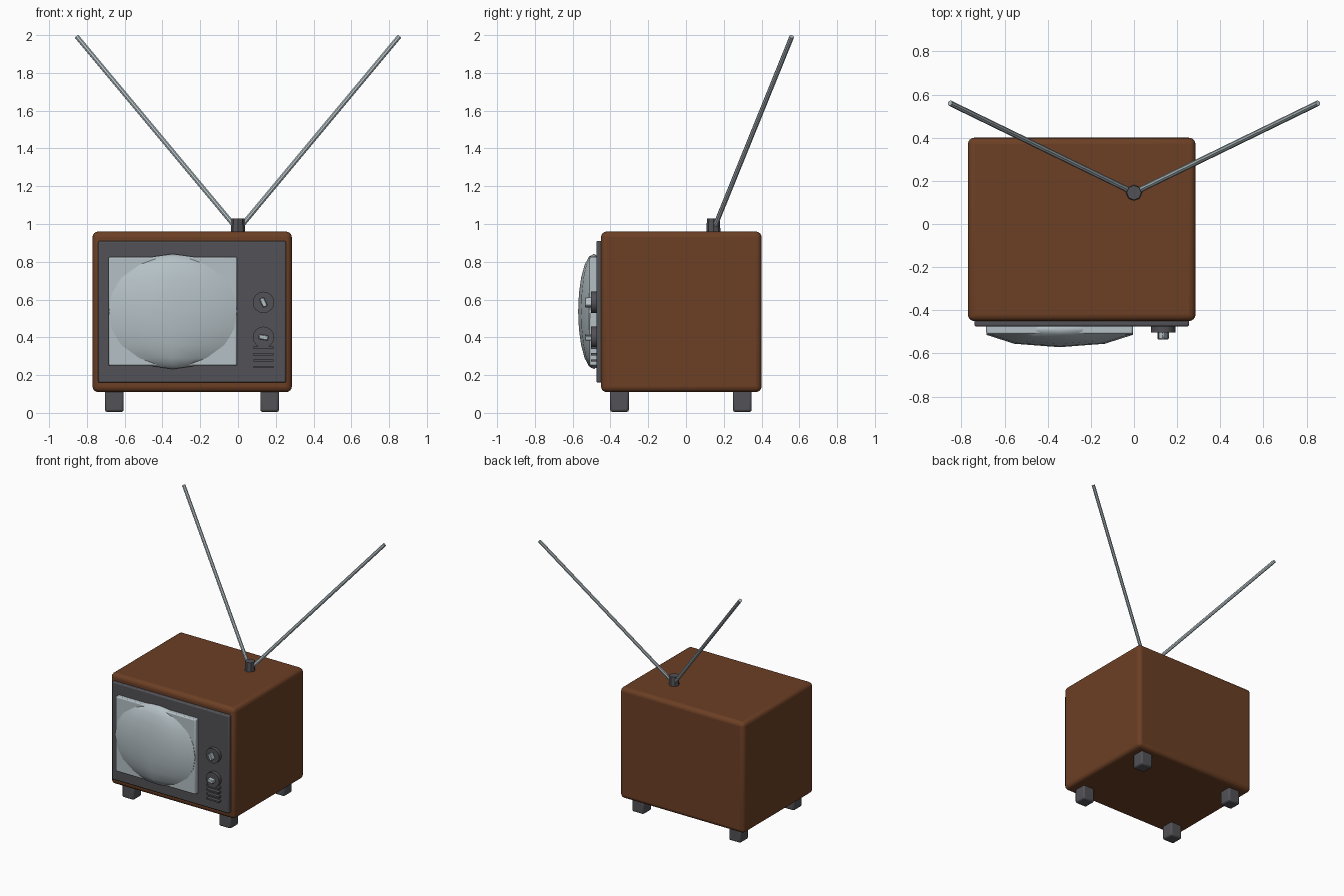
import bpy
import math
from mathutils import Vector

default = bpy.data.objects.get("Cube")
if default:
    bpy.data.objects.remove(default, do_unlink=True)


def material(name, rgb, rough=0.6):
    m = bpy.data.materials.new(name)
    m.use_nodes = True
    col = (*rgb, 1.0)
    m.diffuse_color = col
    node = m.node_tree.nodes["Principled BSDF"]
    node.inputs["Base Color"].default_value = col
    node.inputs["Roughness"].default_value = rough
    return m


WOOD = material("brown wood", (0.15, 0.05, 0.018))
DARK = material("charcoal plastic", (0.085, 0.082, 0.092))
SILVER = material("pale silver", (0.46, 0.53, 0.56))


def finish(name, mat, bevel=0.0, segments=3):
    ob = bpy.context.object
    ob.name = name
    ob.data.materials.append(mat)
    if bevel:
        mod = ob.modifiers.new("rounded edges", "BEVEL")
        mod.width = bevel
        mod.segments = segments
    bpy.ops.object.shade_smooth_by_angle(angle=math.radians(40))
    return ob


def box(name, mat, lo, hi, bevel=0.0, segments=3):
    lo, hi = Vector(lo), Vector(hi)
    bpy.ops.mesh.primitive_cube_add(size=1, location=(lo + hi) / 2)
    bpy.context.object.scale = hi - lo
    bpy.ops.object.transform_apply(location=False, rotation=False)
    return finish(name, mat, bevel, segments)


def rod(name, mat, start, end, r1, r2, sides):
    start, end = Vector(start), Vector(end)
    axis = end - start
    bpy.ops.mesh.primitive_cone_add(vertices=sides, radius1=r1, radius2=r2,
                                    depth=axis.length, location=(start + end) / 2)
    bpy.context.object.rotation_euler = axis.to_track_quat("Z", "Y").to_euler()
    return finish(name, mat)


# Cabinet, front panel and screen surround
box("cabinet", WOOD, (-0.77, -0.45, 0.11), (0.285, 0.40, 0.96), 0.03, 4)
box("front_panel", DARK, (-0.74, -0.475, 0.16), (0.255, -0.43, 0.91), 0.008, 2)
box("screen_surround", SILVER, (-0.685, -0.51, 0.25), (-0.005, -0.46, 0.825), 0.008, 2)

# Bulging screen
bpy.ops.mesh.primitive_uv_sphere_add(segments=10, ring_count=10, radius=1,
                                     location=(-0.345, -0.488, 0.537))
bpy.context.object.scale = (0.357, 0.083, 0.305)
bpy.ops.object.transform_apply(location=False, rotation=False)
screen = finish("screen", SILVER)
screen.data.shade_smooth()

# Channel knobs with grip bars
for label, z, turn in (("upper", 0.585, 65), ("lower", 0.4, 10)):
    rod(label + "_knob", DARK, (0.135, -0.46, z), (0.135, -0.503, z), 0.057, 0.057, 16)
    grip = box(label + "_knob_grip", SILVER, (0.11, -0.535, z - 0.013),
               (0.16, -0.49, z + 0.013), 0.004, 1)
    grip.rotation_euler.y = math.radians(turn)

# Speaker slats
for i in range(4):
    z = 0.243 + 0.034 * i
    box(f"speaker_slat_{i + 1}", DARK, (0.083, -0.503, z - 0.006), (0.188, -0.46, z + 0.006))

# Feet
for side, x in (("right", -0.655), ("left", 0.168)):
    for end, y in (("front", -0.352), ("back", 0.298)):
        box(f"{end}_{side}_foot", DARK, (x - 0.05, y - 0.05, 0.005),
            (x + 0.05, y + 0.05, 0.13), 0.012, 2)

# Antenna base and rods
rod("antenna_base", DARK, (0, 0.145, 0.94), (0, 0.145, 1.03), 0.038, 0.034, 8)
for side, s in (("left", 1), ("right", -1)):
    rod(f"{side}_antenna_rod", SILVER, (0.01 * s, 0.15, 0.98), (0.853 * s, 0.56, 1.992),
        0.013, 0.013, 8)
